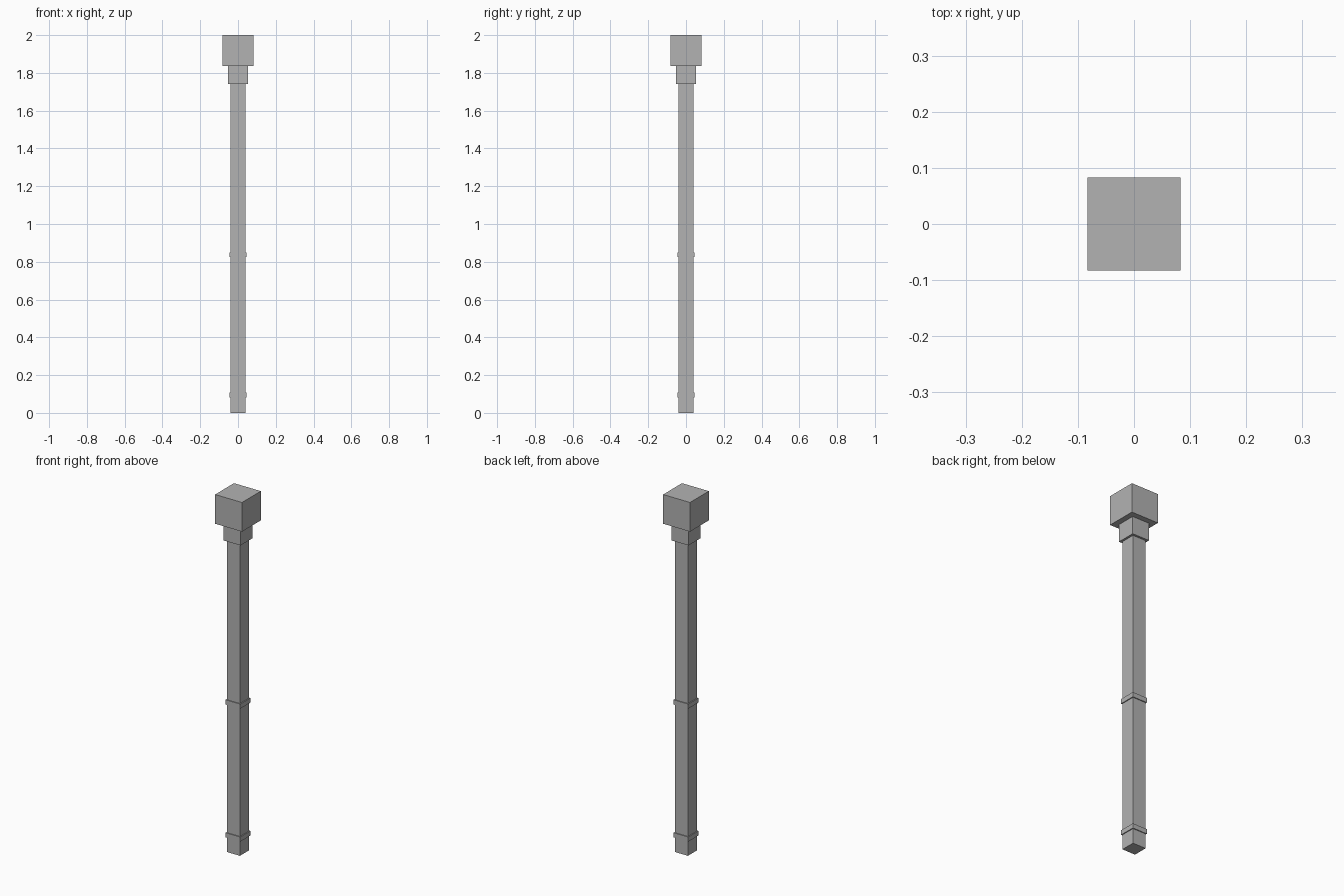
import bpy

default = bpy.data.objects.get("Cube")
if default:
    bpy.data.objects.remove(default, do_unlink=True)

# Single grey material
grey = bpy.data.materials.new("stone grey")
grey.use_nodes = True
colour = (0.45, 0.45, 0.45, 1)
grey.diffuse_color = colour
grey.node_tree.nodes["Principled BSDF"].inputs["Base Color"].default_value = colour


def square_block(name, half_width, bottom, top):
    """Square box centred on the vertical axis."""
    bpy.ops.mesh.primitive_cube_add(size=1, location=(0, 0, (bottom + top) / 2))
    block = bpy.context.object
    block.name = name
    block.scale = (2 * half_width, 2 * half_width, top - bottom)
    bpy.ops.object.transform_apply(location=False, rotation=False, scale=True)
    block.data.materials.append(grey)
    return block


# Post, collar and head
square_block("shaft", 0.04, 0, 1.74)
square_block("collar", 0.052, 1.74, 1.837)
square_block("head", 0.083, 1.837, 2)

# Thin bands around the shaft
for name, height in (("lower_band", 0.095), ("middle_band", 0.837)):
    square_block(name, 0.045, height - 0.013, height + 0.013)
